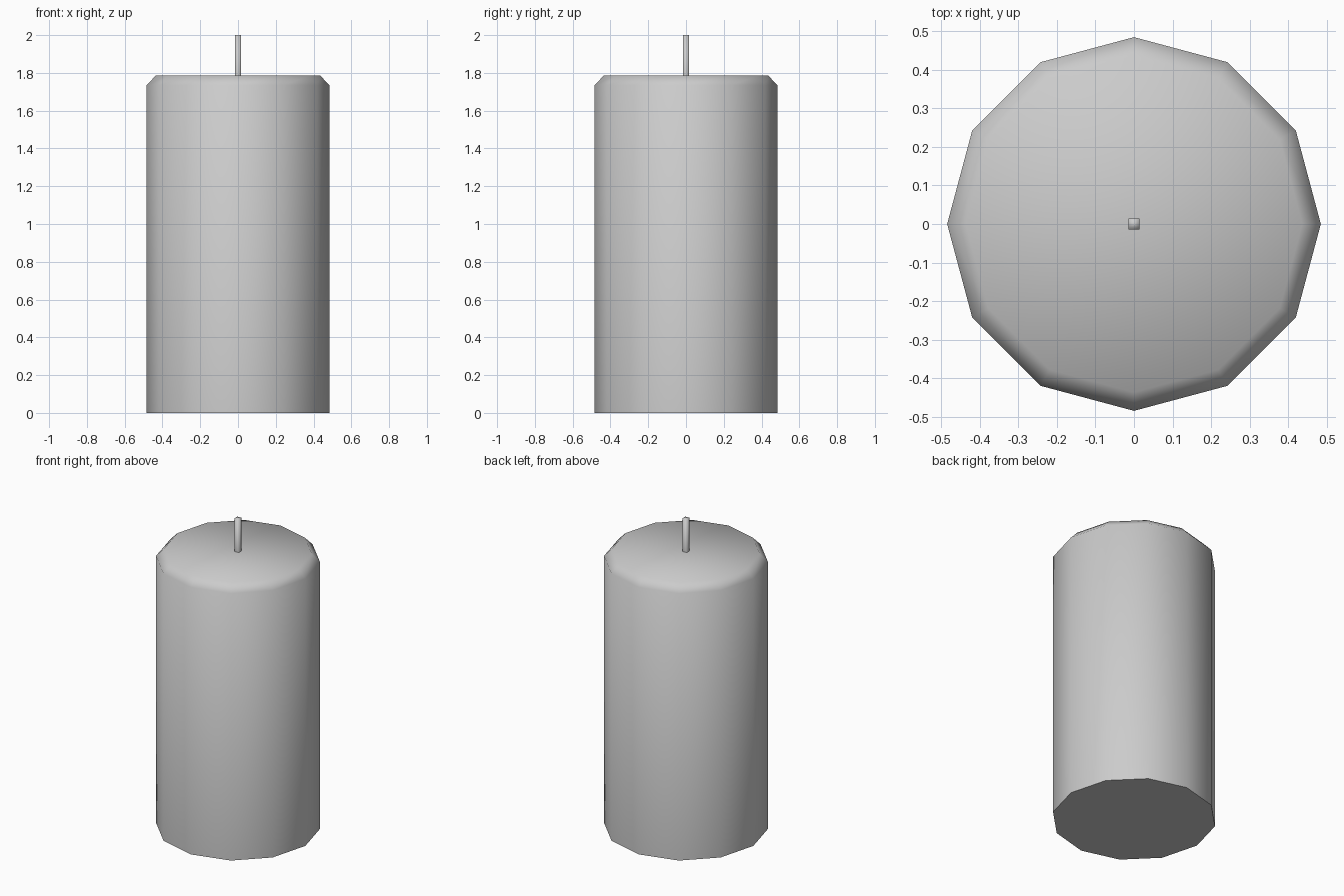
import bpy
import bmesh
from math import cos, sin, pi

cube = bpy.data.objects.get("Cube")
if cube:
    bpy.data.objects.remove(cube, do_unlink=True)

# Single plain grey
grey = bpy.data.materials.new("light_grey")
grey.use_nodes = True
colour = (0.6, 0.6, 0.6, 1)
grey.diffuse_color = colour
bsdf = next(n for n in grey.node_tree.nodes if n.type == "BSDF_PRINCIPLED")
bsdf.inputs["Base Color"].default_value = colour


def lathe(name, profile, sides, start=0.0):
    """Closed smooth prism through (radius, height) rings, with a crisp base."""
    bm = bmesh.new()
    rings = []
    for radius, z in profile:
        angles = [start + 2 * pi * i / sides for i in range(sides)]
        rings.append([bm.verts.new((radius * cos(a), radius * sin(a), z)) for a in angles])
    for low, high in zip(rings, rings[1:]):
        for i in range(sides):
            j = (i + 1) % sides
            bm.faces.new((low[i], low[j], high[j], high[i]))
    base = bm.faces.new(rings[0][::-1])
    bm.faces.new(rings[-1])
    for face in bm.faces:
        face.smooth = True
    for edge in base.edges:
        edge.smooth = False
    mesh = bpy.data.meshes.new(name)
    bm.to_mesh(mesh)
    bm.free()
    mesh.materials.append(grey)
    obj = bpy.data.objects.new(name, mesh)
    bpy.context.collection.objects.link(obj)
    return obj


# Twelve-sided wax body with a chamfered top rim
lathe("candle_body", [(0.484, 0), (0.484, 1.735), (0.436, 1.785)], 12)

# Square wick
lathe("wick", [(0.021, 1.78), (0.021, 2.0)], 4, pi / 4)
